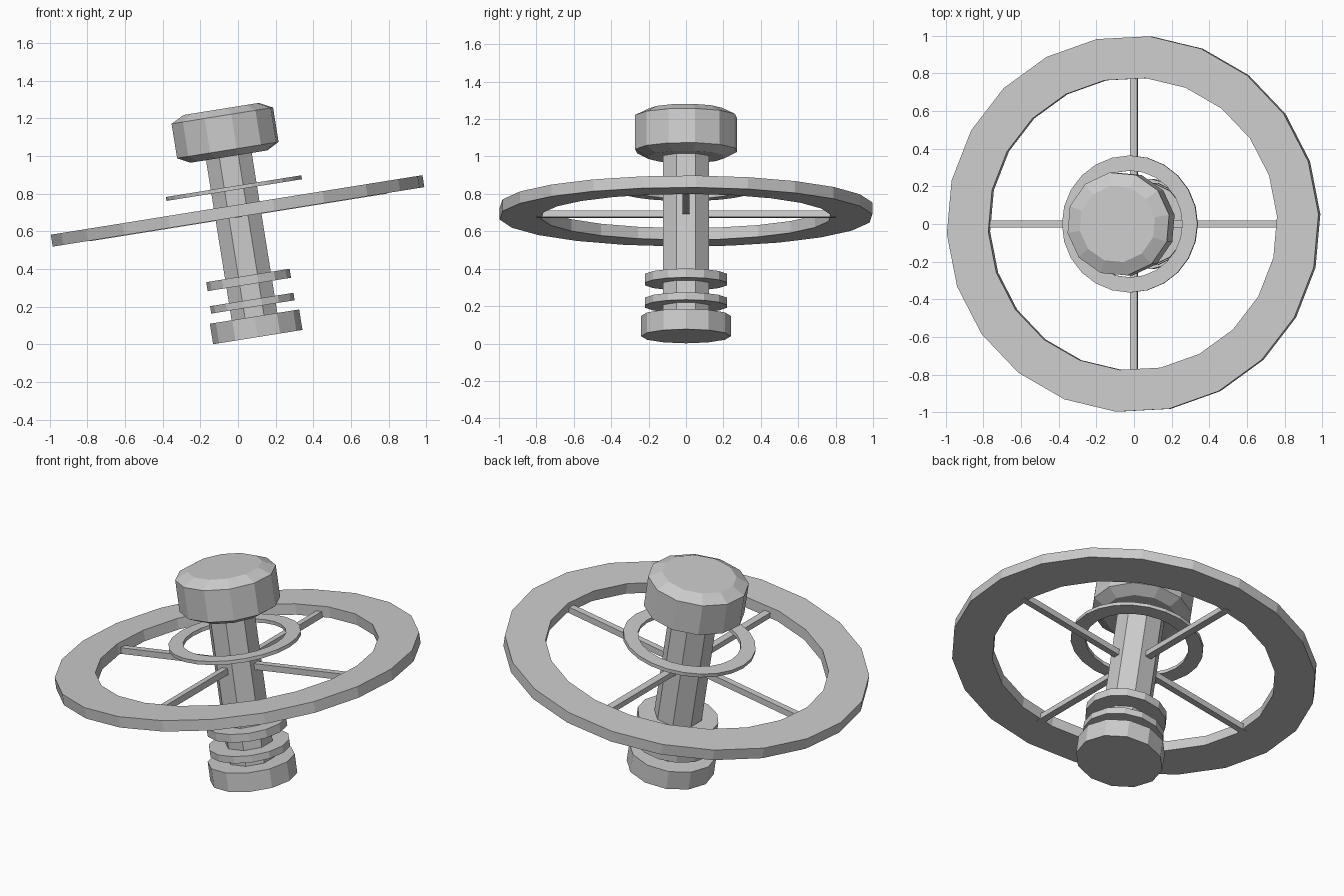
import bpy, bmesh
from math import cos, sin, pi, radians
from mathutils import Matrix

if "Cube" in bpy.data.objects:
    bpy.data.objects.remove(bpy.data.objects["Cube"])

# Everything is built upright along the axle, then leaned over as one
LEAN = Matrix.Translation((0.105, 0, 0.039)) @ Matrix.Rotation(radians(-9.1), 4, 'Y')


def finish(name, bm):
    bmesh.ops.recalc_face_normals(bm, faces=bm.faces)
    mesh = bpy.data.meshes.new(name)
    bm.to_mesh(mesh)
    bm.free()
    ob = bpy.data.objects.new(name, mesh)
    bpy.context.collection.objects.link(ob)
    ob.matrix_world = LEAN
    return ob


def lathe(name, profile, sides, turn=0.0, closed=False):
    """Spin (radius, height) points; cap the ends, or close into a ring."""
    bm = bmesh.new()
    rings = [[bm.verts.new((r * cos(2 * pi * i / sides + turn),
                            r * sin(2 * pi * i / sides + turn), h))
              for i in range(sides)] for r, h in profile]
    pairs = list(zip(rings, rings[1:]))
    if closed:
        pairs.append((rings[-1], rings[0]))
    else:
        bm.faces.new(rings[0])
        bm.faces.new(rings[-1])
    for a, b in pairs:
        for i in range(sides):
            j = (i + 1) % sides
            bm.faces.new((a[i], a[j], b[j], b[i]))
    return finish(name, bm)


def disc(name, r, low, high, sides, turn=0.0):
    return lathe(name, [(r, low), (r, high)], sides, turn)


def ring(name, inner, outer, low, high, sides, turn=0.0):
    return lathe(name, [(inner, low), (outer, low), (outer, high), (inner, high)],
                 sides, turn, closed=True)


# Axle, foot and collars
disc("axle", 0.133, 0.10, 0.99, 8, pi / 8)
disc("foot", 0.24, 0.0, 0.11, 12)
disc("lower_collar", 0.224, 0.162, 0.202, 14)
disc("upper_collar", 0.224, 0.283, 0.331, 14)

# Bevelled cap
lathe("cap", [(0.21, 0.97), (0.277, 1.005), (0.277, 1.19), (0.205, 1.226)], 12, radians(10))

# Floating small ring and large rim
ring("small_ring", 0.283, 0.364, 0.79, 0.811, 24)
ring("rim", 0.777, 1.0, 0.646, 0.71, 22, radians(3))

# Four spokes
for k in range(4):
    bm = bmesh.new()
    bmesh.ops.create_cube(bm, size=1, matrix=Matrix.Rotation(k * pi / 2, 4, 'Z')
                          @ Matrix.Translation((0.45, 0, 0.661))
                          @ Matrix.Diagonal((0.70, 0.038, 0.036, 1)))
    finish(f"spoke_{k + 1}", bm)
